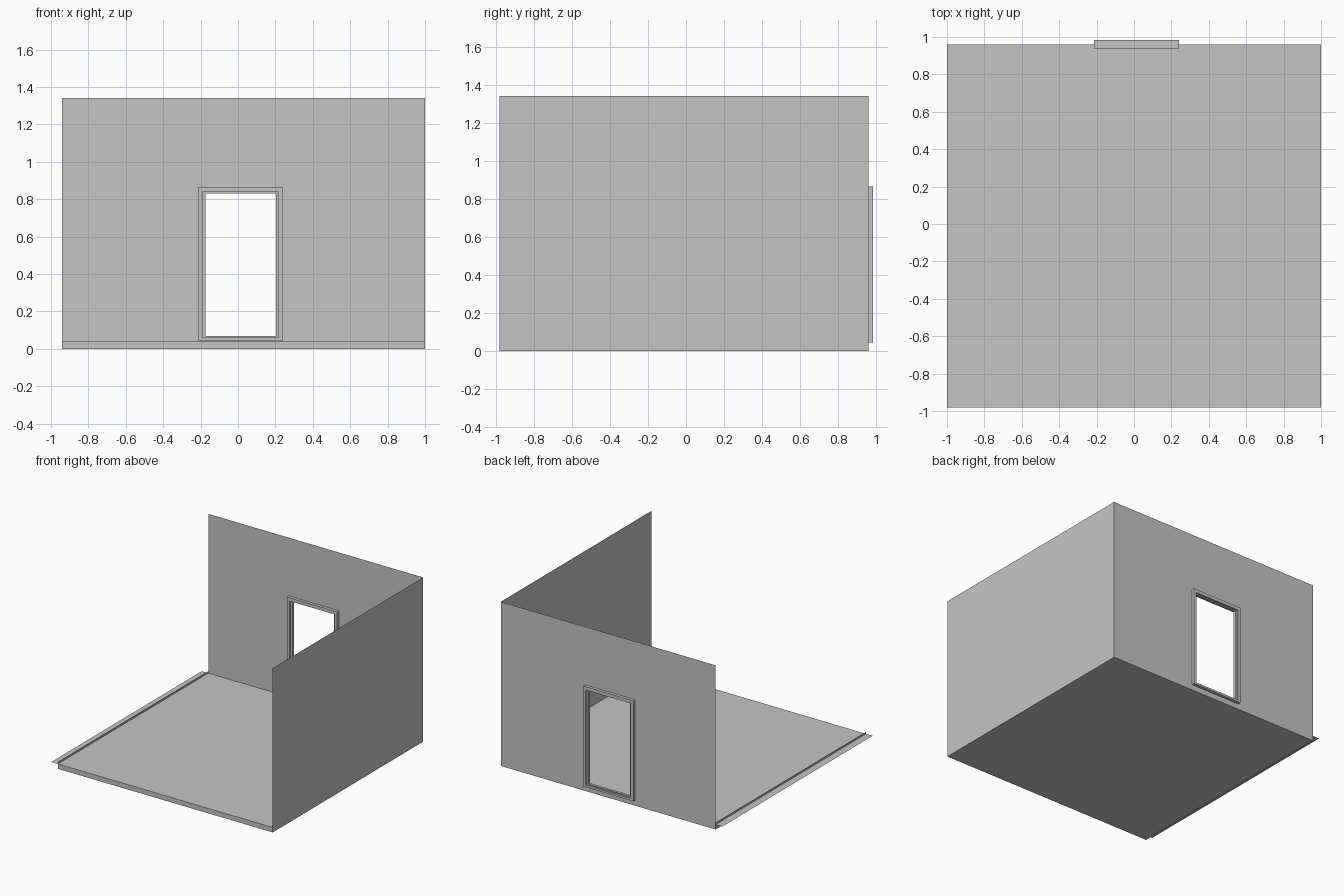
import bpy
import bmesh

cube = bpy.data.objects.get("Cube")
if cube:
    bpy.data.objects.remove(cube, do_unlink=True)

grey = bpy.data.materials.new("plain_grey")
grey.use_nodes = True
colour = (0.56, 0.56, 0.56, 1)
grey.diffuse_color = colour
grey.node_tree.nodes["Principled BSDF"].inputs["Base Color"].default_value = colour

# Room limits
LEFT_EDGE, RIGHT, FRONT, BACK = -0.94, 1.0, -0.98, 0.96
LIP, TOP, FLOOR = -1.0, 1.34, 0.04


def finish(name, bm):
    bmesh.ops.remove_doubles(bm, verts=bm.verts, dist=0.0001)
    mesh = bpy.data.meshes.new(name)
    bm.to_mesh(mesh)
    bm.free()
    mesh.materials.append(grey)
    obj = bpy.data.objects.new(name, mesh)
    bpy.context.collection.objects.link(obj)
    return obj


def sheet(name, corners):
    bm = bmesh.new()
    bm.faces.new([bm.verts.new(c) for c in corners])
    return finish(name, bm)


def ring(name, outer, inner, y, depth=0):
    """Rectangular ring in the xz plane, extruded along y if depth is given."""
    bm = bmesh.new()

    def loop(rect):
        x0, x1, z0, z1 = rect
        return [bm.verts.new((x, y, z))
                for x, z in ((x0, z0), (x1, z0), (x1, z1), (x0, z1))]

    a, b = loop(outer), loop(inner)
    for i in range(4):
        j = (i + 1) % 4
        bm.faces.new((a[i], a[j], b[j], b[i]))
    if depth:
        geom = bmesh.ops.extrude_face_region(bm, geom=bm.faces[:], use_keep_orig=True)
        moved = [g for g in geom["geom"] if isinstance(g, bmesh.types.BMVert)]
        bmesh.ops.translate(bm, verts=moved, vec=(0, depth, 0))
        bmesh.ops.recalc_face_normals(bm, faces=bm.faces)
    return finish(name, bm)


def side_strip(name, x, z0, z1):
    return sheet(name, [(x, FRONT, z0), (x, BACK, z0), (x, BACK, z1), (x, FRONT, z1)])


def level(name, x0, z):
    return sheet(name, [(x0, FRONT, z), (RIGHT, FRONT, z), (RIGHT, BACK, z), (x0, BACK, z)])


# Floor slab with its overhanging lip and low upstand
level("floor_top", LIP, FLOOR)
underside = level("floor_underside", LEFT_EDGE, 0)
underside.data.flip_normals()
sheet("floor_front_edge", [(LEFT_EDGE, FRONT, 0), (RIGHT, FRONT, 0),
                           (RIGHT, FRONT, FLOOR), (LEFT_EDGE, FRONT, FLOOR)])
side_strip("floor_side_upstand", LEFT_EDGE, 0, FLOOR + 0.015)

# Walls
side_strip("side_wall", RIGHT, 0, TOP)
trim_outer = (-0.213, 0.24, 0.045, 0.865)
trim_inner = (-0.19, 0.217, 0.062, 0.838)
opening = (-0.175, 0.202, 0.07, 0.83)
ring("back_wall", (LEFT_EDGE, RIGHT, 0, TOP), trim_inner, BACK)

# Door frame: outer trim and recessed inner stop
ring("door_trim", trim_outer, trim_inner, 0.936, 0.048)
ring("door_stop", trim_inner, opening, 0.95, 0.02)
